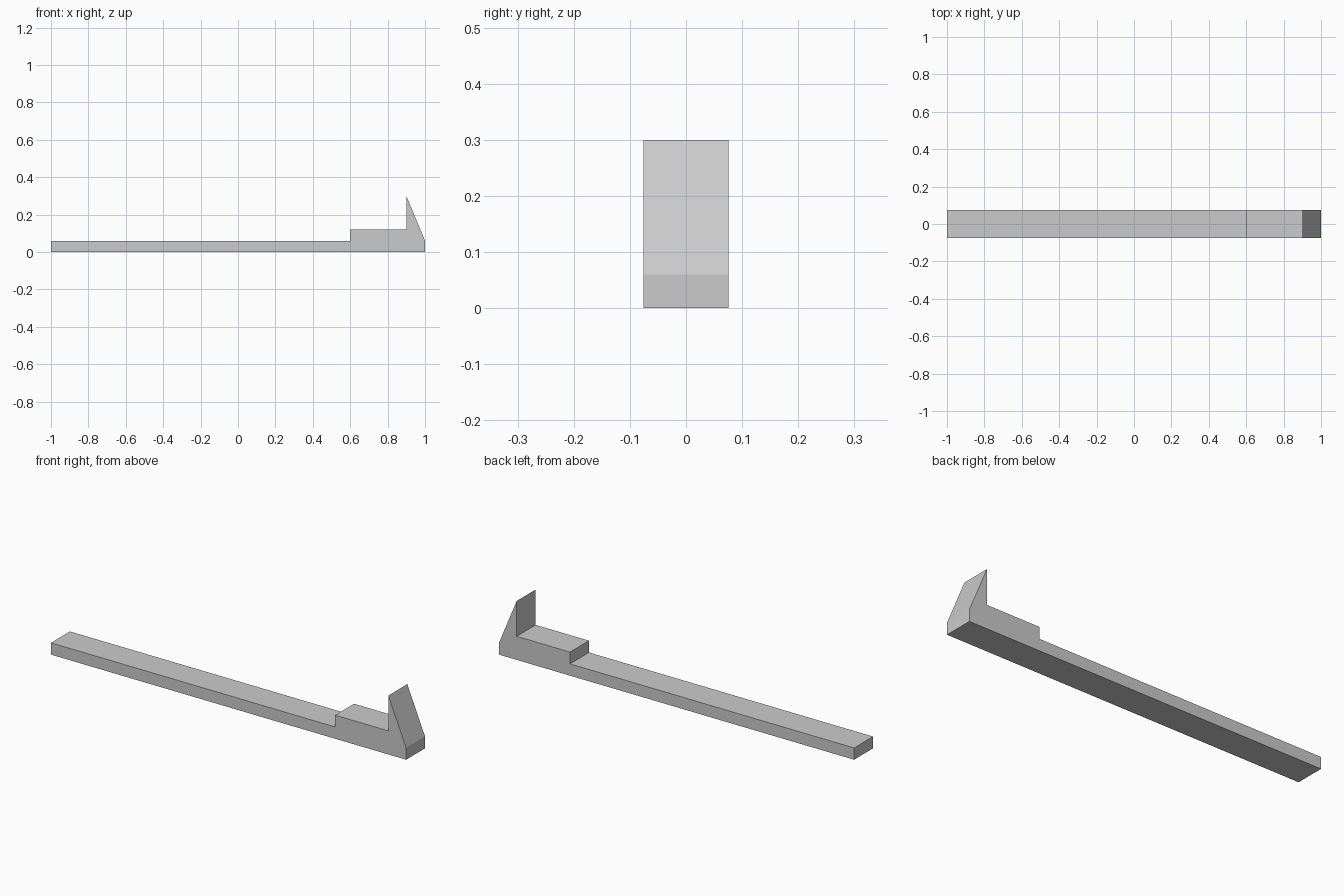
import bpy
import bmesh

cube = bpy.data.objects.get("Cube")
if cube:
    bpy.data.objects.remove(cube, do_unlink=True)

HALF_WIDTH = 0.076

# Plain grey material
grey = bpy.data.materials.new("plain_grey")
grey.use_nodes = True
colour = (0.6, 0.6, 0.6, 1)
grey.diffuse_color = colour
grey.node_tree.nodes["Principled BSDF"].inputs["Base Color"].default_value = colour


def extrude_profile(name, profile):
    """Extrude an x-z outline across the full width."""
    bm = bmesh.new()
    face = bm.faces.new([bm.verts.new((x, -HALF_WIDTH, z)) for x, z in profile])
    result = bmesh.ops.extrude_face_region(bm, geom=[face])
    verts = [v for v in result["geom"] if isinstance(v, bmesh.types.BMVert)]
    bmesh.ops.translate(bm, verts=verts, vec=(0, 2 * HALF_WIDTH, 0))
    bmesh.ops.recalc_face_normals(bm, faces=bm.faces)
    mesh = bpy.data.meshes.new(name)
    bm.to_mesh(mesh)
    bm.free()
    mesh.materials.append(grey)
    obj = bpy.data.objects.new(name, mesh)
    bpy.context.collection.objects.link(obj)
    return obj


# Long flat arm, raised step and sloped hook as one solid
extrude_profile("hooked_clip_arm", [
    (-1, 0), (1, 0), (1, 0.06),       # underside and blunt tip
    (0.9, 0.3), (0.9, 0.12),          # sloped hook and its catch face
    (0.6, 0.12), (0.6, 0.06),         # raised step
    (-1, 0.06),                       # arm top
])
